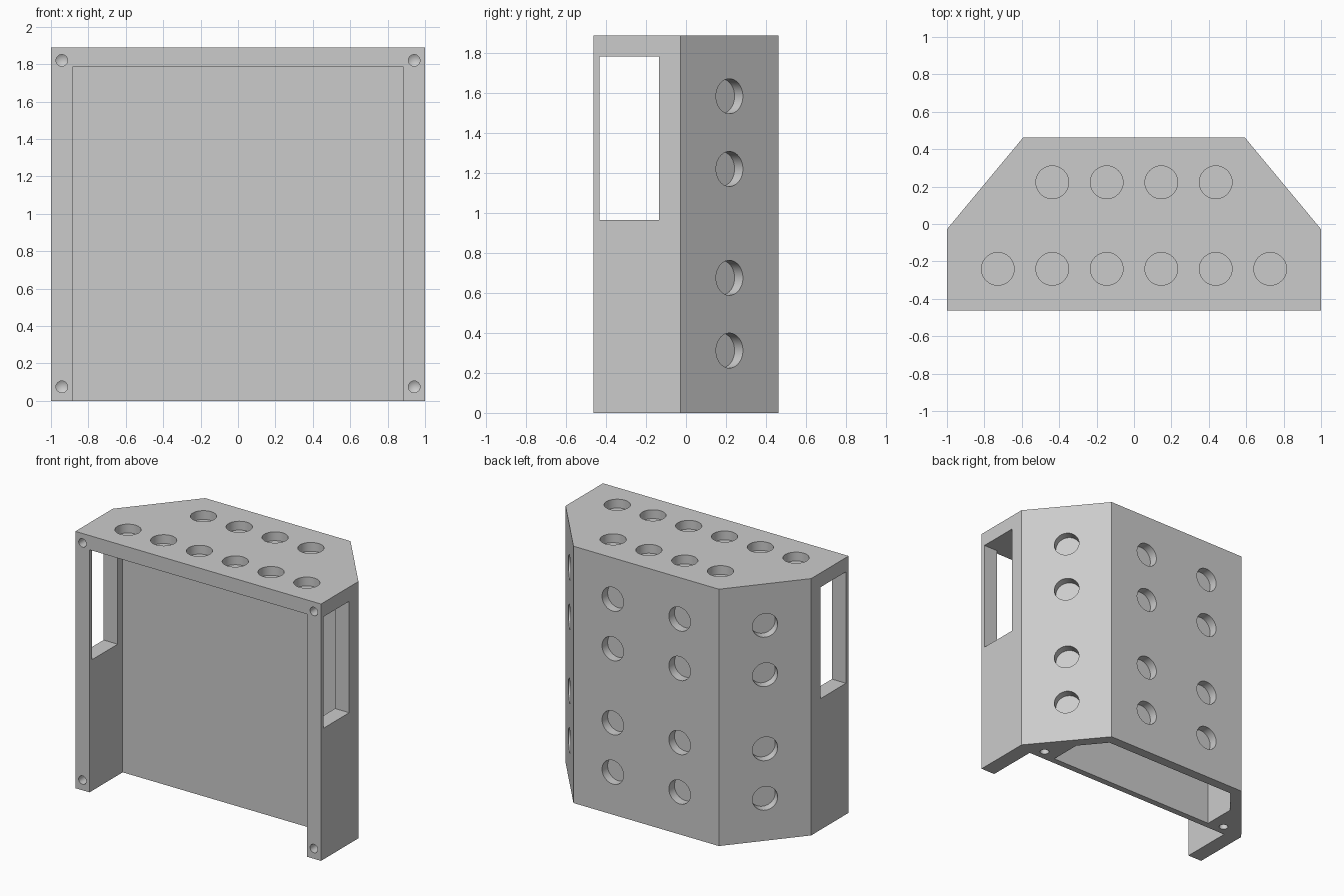
import bpy, bmesh
from math import pi
from mathutils import Matrix, Vector

if "Cube" in bpy.data.objects:
    bpy.data.objects.remove(bpy.data.objects["Cube"])

HEIGHT, BACK, FRONT, SHOULDER = 1.89, 0.463, -0.463, -0.028
BACK_X, POCKET_R, POCKET_D = 0.592, 0.0875, 0.065


def make_object(name, bm):
    bmesh.ops.recalc_face_normals(bm, faces=bm.faces)
    mesh = bpy.data.meshes.new(name)
    bm.to_mesh(mesh)
    bm.free()
    obj = bpy.data.objects.new(name, mesh)
    bpy.context.collection.objects.link(obj)
    return obj


def prism(bm, half_profile, z0, z1):
    """Extrude a profile mirrored across x between two heights."""
    points = half_profile + [(-x, y) for x, y in reversed(half_profile)]
    face = bm.faces.new([bm.verts.new((x, y, z0)) for x, y in points])
    ext = bmesh.ops.extrude_face_region(bm, geom=[face])["geom"]
    bmesh.ops.translate(bm, vec=(0, 0, z1 - z0),
                        verts=[v for v in ext if isinstance(v, bmesh.types.BMVert)])


def box(bm, low, high):
    low, high = Vector(low), Vector(high)
    mat = Matrix.Translation((low + high) / 2) @ Matrix.Diagonal((*(high - low), 1))
    bmesh.ops.create_cube(bm, size=1, matrix=mat)


def drill(bm, pos, normal, radius, depth, tip=0.0):
    """Add a drill plug entering a surface, with an optional pointed tip."""
    normal = Vector(normal).normalized()
    over = 0.03
    rot = normal.to_track_quat("Z", "Y").to_matrix().to_4x4()
    mat = Matrix.Translation(Vector(pos) + normal * (over - depth) / 2) @ rot
    made = bmesh.ops.create_cone(bm, cap_ends=True, segments=40, radius1=radius,
                                 radius2=radius, depth=depth + over, matrix=mat)
    if tip:
        floor = min({f for v in made["verts"] for f in v.link_faces if len(f.verts) > 4},
                    key=lambda f: f.calc_center_median().dot(normal))
        apex = bmesh.ops.poke(bm, faces=[floor])["verts"][0]
        apex.co -= normal * tip


def cut(target, bm):
    cutter = make_object("cutter", bm)
    cutter.hide_render = True
    mod = target.modifiers.new("cut", "BOOLEAN")
    mod.operation, mod.solver, mod.object = "DIFFERENCE", "EXACT", cutter
    bpy.ops.object.select_all(action="DESELECT")
    bpy.context.view_layer.objects.active = target
    target.select_set(True)
    bpy.ops.object.modifier_apply(modifier=mod.name)
    bpy.data.objects.remove(cutter)


# Housing body with angled back corners
bm = bmesh.new()
prism(bm, [(1, FRONT), (1, SHOULDER), (BACK_X, BACK)], 0, HEIGHT)
housing = make_object("housing", bm)

# Front recess, open at the bottom, and rear cavity behind the divider
bm = bmesh.new()
box(bm, (-0.885, -0.6, -0.1), (0.885, -0.077, 1.785))
prism(bm, [(0.7, -0.03), (0.7, 0.21), (0.55, 0.39)], -0.1, 1.785)
cut(housing, bm)

# Side windows
bm = bmesh.new()
for low, high in ((-1.1, -0.8), (0.8, 1.1)):
    box(bm, (low, -0.432, 0.965), (high, -0.135, 1.785))
cut(housing, bm)

# Round pockets on the top, back and angled corners, plus screw holes
bm = bmesh.new()
rows = (0.312, 0.676, 1.221, 1.585)
for side in (-1, 1):
    for x in (0.146, 0.437, 0.728):
        drill(bm, (side * x, -0.24, HEIGHT), (0, 0, 1), POCKET_R, POCKET_D)
        if x < 0.5:
            drill(bm, (side * x, 0.223, HEIGHT), (0, 0, 1), POCKET_R, POCKET_D)
    for z in rows:
        drill(bm, (side * 0.272, BACK, z), (0, 1, 0), POCKET_R, POCKET_D)
        drill(bm, (side * (1 + BACK_X) / 2, (SHOULDER + BACK) / 2, z),
              (side * (BACK - SHOULDER), 1 - BACK_X, 0), POCKET_R, POCKET_D)
    for z in (0.075, 1.82):
        drill(bm, (side * 0.942, FRONT, z), (0, -1, 0), 0.031, 0.12, 0.02)
    drill(bm, (side * 0.815, 0, 0), (0, 0, -1), 0.031, 0.12, 0.02)
cut(housing, bm)

# Plain grey finish
grey = bpy.data.materials.new("grey plastic")
grey.use_nodes = True
colour = (0.6, 0.6, 0.6, 1)
grey.diffuse_color = colour
grey.node_tree.nodes["Principled BSDF"].inputs["Base Color"].default_value = colour
housing.data.materials.clear()
housing.data.materials.append(grey)
for poly in housing.data.polygons:
    poly.material_index = 0
bpy.ops.object.shade_smooth_by_angle(angle=pi / 9)
